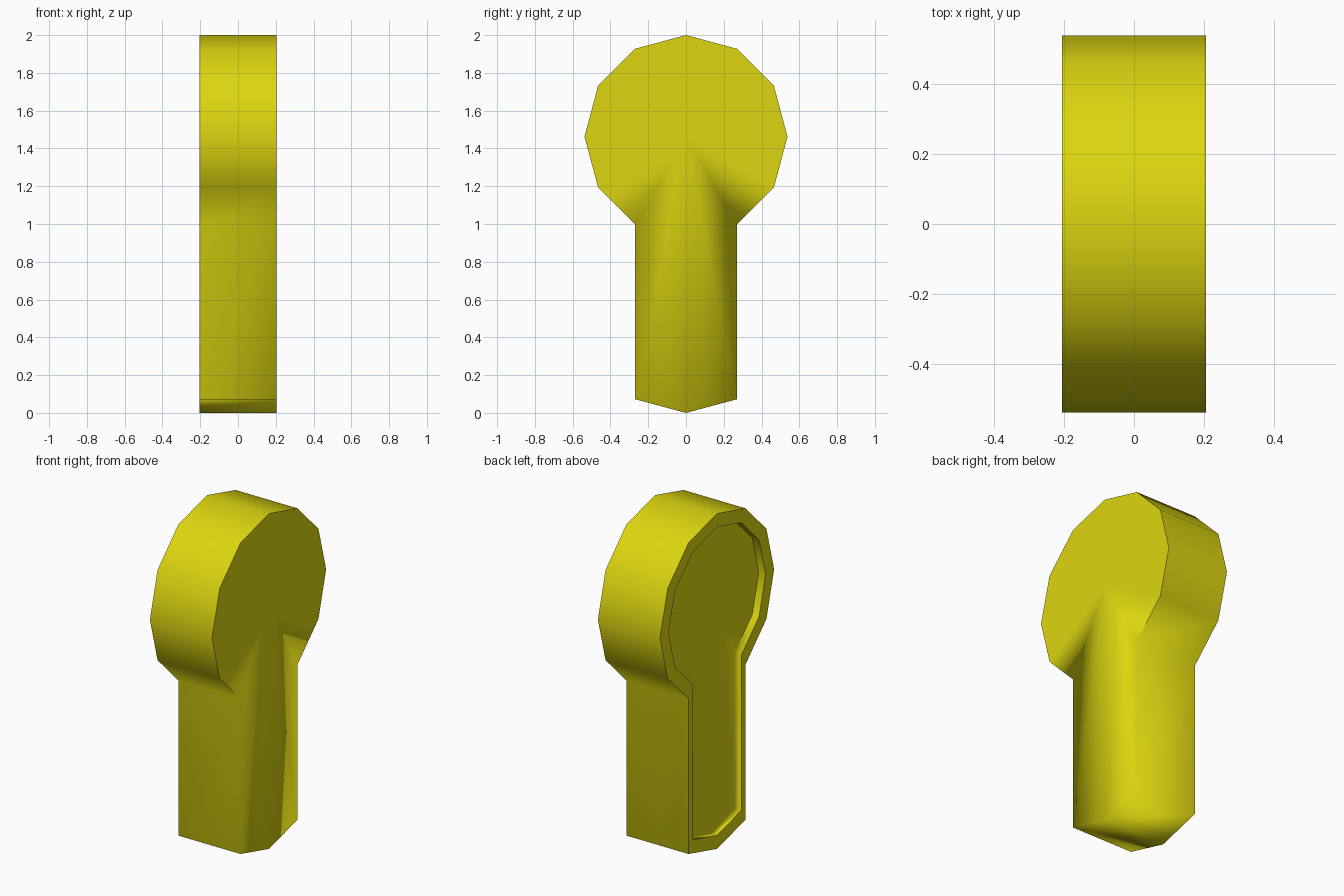
import bpy, bmesh
from math import radians, cos, sin

cube = bpy.data.objects.get("Cube")
if cube:
    bpy.data.objects.remove(cube)

HEAD_Z, HEAD_R, HALF_W, DEPTH = 1.4625, 0.5375, 0.205, 0.045
RECESS_R = 0.457

yellow = bpy.data.materials.new("yellow")
yellow.use_nodes = True
colour = (0.72, 0.67, 0.005, 1)
yellow.diffuse_color = colour
yellow.node_tree.nodes["Principled BSDF"].inputs["Base Color"].default_value = colour

bm = bmesh.new()


def ring(x, r):
    """Twelve-sided head running down into a stem with a pointed foot."""
    head = [(a, HEAD_Z) for a in range(-60, 241, 30)]
    foot = [(a, HEAD_R) for a in (240, 270, 300)]
    return [bm.verts.new((x, r * cos(radians(a)), z + r * sin(radians(a))))
            for a, z in head + foot]


def bridge(a, b):
    n = len(a)
    for i in range(n):
        j = (i + 1) % n
        bm.faces.new((a[i], a[j], b[j], b[i]))


def cap(loop, x):
    centre = bm.verts.new((x, 0, HEAD_Z))
    n = len(loop)
    for i in range(n):
        bm.faces.new((loop[i], loop[(i + 1) % n], centre))


def crease(loop, whole):
    """Sharpen the full outline, or only its head part."""
    n = len(loop)
    for i in range(n if whole else 10):
        bm.edges.get((loop[i], loop[(i + 1) % n])).smooth = False


# Plain side, outer wall, rim, recess wall and recess floor
plain = ring(HALF_W, HEAD_R)
outer = ring(-HALF_W, HEAD_R)
inner = ring(-HALF_W, RECESS_R)
floor = ring(-HALF_W + DEPTH, RECESS_R)
for a, b in ((plain, outer), (outer, inner), (inner, floor)):
    bridge(a, b)
cap(plain, HALF_W)
cap(floor, -HALF_W + DEPTH)

bmesh.ops.recalc_face_normals(bm, faces=bm.faces)
for face in bm.faces:
    face.smooth = True
for loop, whole in ((plain, False), (outer, True), (inner, True), (floor, False)):
    crease(loop, whole)

mesh = bpy.data.meshes.new("lever_arm")
bm.to_mesh(mesh)
bm.free()
mesh.materials.append(yellow)
lever = bpy.data.objects.new("lever_arm", mesh)
bpy.context.collection.objects.link(lever)

# Large faces dominate the soft shading of the stem
weighted = lever.modifiers.new("weighted_normals", 'WEIGHTED_NORMAL')
weighted.mode = 'FACE_AREA'
weighted.keep_sharp = True
